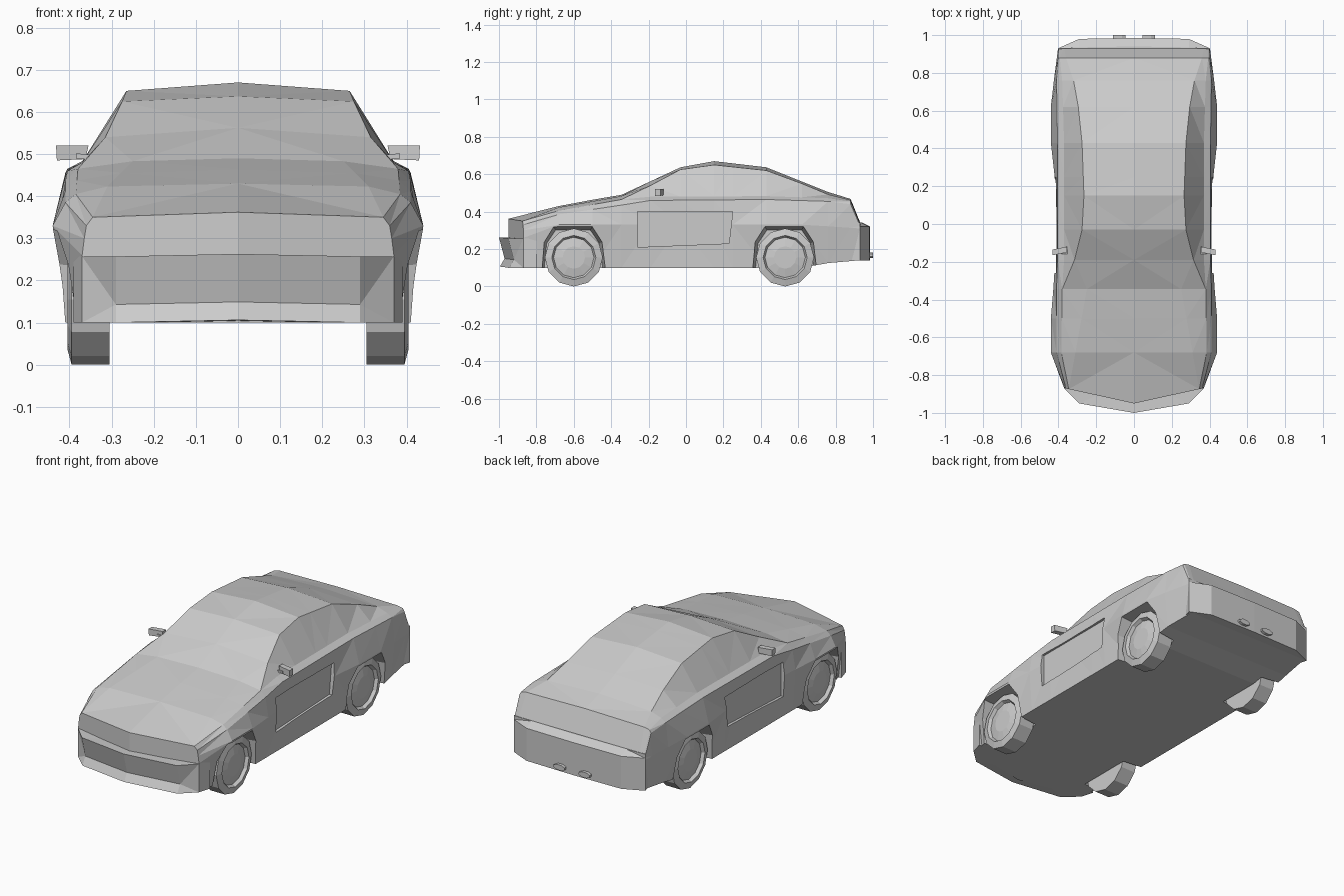
import bpy, bmesh
from math import sin, cos, pi

if "Cube" in bpy.data.objects:
    bpy.data.objects.remove(bpy.data.objects["Cube"])


def loft(name, rings):
    """Skin equal-sized closed rings, capping both ends with two half faces."""
    n = len(rings[0])
    bm = bmesh.new()
    vs = [[bm.verts.new(p) for p in r] for r in rings]
    for a, b in zip(vs, vs[1:]):
        for i in range(n):
            j = (i + 1) % n
            bm.faces.new((a[i], a[j], b[j], b[i]))
    for r in (vs[0], vs[-1]):
        bm.faces.new(r[:n // 2 + 1])
        bm.faces.new(r[n // 2:] + r[:1])
    bmesh.ops.triangulate(bm, faces=bm.faces[:])
    bmesh.ops.recalc_face_normals(bm, faces=bm.faces[:])
    mesh = bpy.data.meshes.new(name)
    bm.to_mesh(mesh)
    bm.free()
    obj = bpy.data.objects.new(name, mesh)
    bpy.context.collection.objects.link(obj)
    return obj


def sym(half):
    """Close a half outline (ends on x = 0) with its mirror image."""
    return half + [(-x, y, z) for x, y, z in reversed(half[1:-1])]


def at(curve, y):
    """Read (x, z) off a lengthwise body line given as (y, x, z) points."""
    for a, b in zip(curve, curve[1:]):
        if y <= b[0]:
            t = max(0, (y - a[0]) / (b[0] - a[0]))
            return a[1] + t * (b[1] - a[1]), a[2] + t * (b[2] - a[2])
    return curve[-1][1:]


def cut(obj, cutter):
    cutter.hide_render = True
    mod = obj.modifiers.new("cut", 'BOOLEAN')
    mod.operation = 'DIFFERENCE'
    mod.solver = 'EXACT'
    mod.object = cutter
    bpy.context.view_layer.objects.active = obj
    bpy.ops.object.modifier_apply(modifier=mod.name)
    bpy.data.objects.remove(cutter)


# Lengthwise lines of the body shell: (y, x, z)
floor = [(-.95, .35, .1), (-.68, .41, .1), (.62, .41, .1), (.70, .41, .12), (.93, .385, .14)]
belt = [(-.95, .37, .26), (-.68, .44, .33), (-.5, .44, .33), (-.26, .42, .33), (.0, .41, .33),
        (.25, .42, .33), (.43, .44, .33), (.64, .44, .33), (.93, .402, .31)]
shoulder = [(-.95, .365, .30), (-.68, .41, .385), (-.345, .41, .435), (-.19, .405, .46),
            (.43, .405, .465), (.76, .41, .455), (.88, .402, .44), (.93, .40, .325)]
window_base = [(-.95, .36, .33), (-.68, .385, .405), (-.345, .38, .465), (-.19, .37, .48),
               (.43, .37, .483), (.76, .38, .472), (.88, .393, .455), (.93, .395, .333)]
roof_edge = [(-.95, .345, .35), (-.68, .31, .423), (-.345, .25, .483), (-.19, .315, .54),
             (-.03, .275, .625), (.15, .265, .65), (.43, .275, .62), (.62, .295, .55),
             (.76, .32, .492), (.88, .36, .462), (.93, .37, .34)]
centre = [(-.95, 0, .362), (-.64, 0, .44), (-.345, 0, .49), (-.03, 0, .637), (.15, 0, .67),
          (.43, 0, .637), (.76, 0, .505), (.88, 0, .468), (.93, 0, .345)]
stations = [-.95, -.68, -.5, -.345, -.19, -.03, .15, .25, .43, .62, .76, .88, .93]

# Body shell
rings = []
for y in stations:
    lines = [(0, at(floor, y)[1])] + [at(c, y) for c in
             (floor, belt, shoulder, window_base, roof_edge, centre)]
    bow = .22 if y == -.95 else 0          # swept-back nose
    rings.append(sym([(x, y + bow * x, z) for x, z in lines]))
body = loft("body_shell", rings)

# Wheel arches (tapered) and recessed doors
arch = [(-.19, -.17), (-.165, .085), (-.11, .167), (.10, .167), (.155, .085), (.19, -.17)]
door = [(-.26, .21), (.23, .23), (.25, .40), (-.26, .40)]
axles = (-.60, .53)
for s in (1, -1):
    for ya in axles:
        cut(body, loft("arch_cutter", [[(s * x, ya + k * dy, .155 + k * dz) for dy, dz in arch]
                                       for x, k in ((.30, .88), (.47, 1.01))]))
    cut(body, loft("door_cutter", [[(s * x, y, z) for y, z in door] for x in (.398, .5)]))

# Front bumper with a hollow face and chin
loft("front_bumper", [
    sym([(0, -1 + d, z + .006), (.29, -.95 + d, z), (.37, -.87, z),
         (.39, -.80, z), (.3, -.79, z), (0, -.82, z)])
    for z, d in ((.10, .005), (.143, .03), (.257, 0))])

# Rear bumper
loft("rear_bumper", [
    sym([(0, .985 - d, z), (.29, .98 - d, z), (.402, .93, z), (.38, .85, z), (0, .85, z)])
    for z, d in ((.14, 0), (.32, 0), (.342, .045))])

# Exhaust tips
for s, side in ((1, "right"), (-1, "left")):
    loft(f"exhaust_{side}", [[(s * .077 + .036 * cos(a), y, .167 + .016 * sin(a))
                             for a in (pi / 8 + i * pi / 4 for i in range(8))]
                            for y in (.94, 1.0)])

# Wheels: tyre, rim step and domed disc turned from one profile
profile = [(.305, .155), (.395, .155), (.405, .118), (.388, .108), (.398, .06)]
for s, side in ((1, "right"), (-1, "left")):
    for ya, end in zip(axles, ("front", "rear")):
        loft(f"{end}_{side}_wheel", [[(s * x, ya + r * sin(i * pi / 6), .155 - r * cos(i * pi / 6))
                                      for i in range(12)] for x, r in profile])

# Door mirrors with stalks
for s, side in ((1, "right"), (-1, "left")):
    loft(f"mirror_{side}", [[(s * x, y - .2 * (x - .43), z) for x, z in
                            ((.362, .488), (.43, .485), (.432, .52), (.355, .52))]
                           for y in (-.165, -.135)])
    loft(f"mirror_stalk_{side}", [[(s * x, y, z) for y, z in
                                  ((-.16, b), (-.135, b), (-.135, b + .012), (-.16, b + .012))]
                                 for x, b in ((.33, .484), (.385, .49))])
